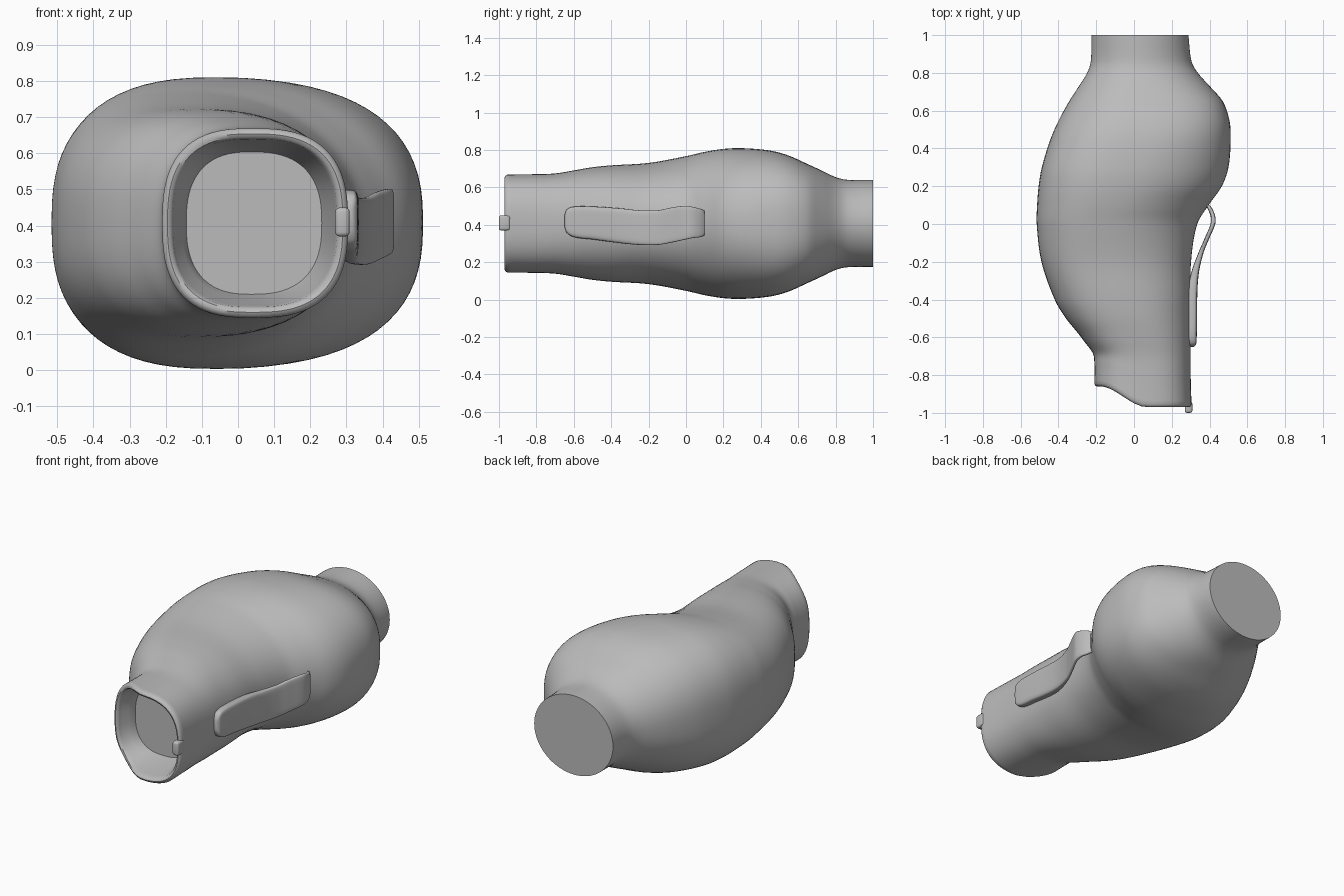
import bpy
import bmesh
from math import cos, sin, tau, copysign, radians

cube = bpy.data.objects.get("Cube")
if cube:
    bpy.data.objects.remove(cube)

MID_Z = 0.407
SEGMENTS = 72

grey = bpy.data.materials.new("plain grey")
grey.use_nodes = True
grey.diffuse_color = (0.5, 0.5, 0.5, 1)
grey.node_tree.nodes["Principled BSDF"].inputs["Base Color"].default_value = (0.5, 0.5, 0.5, 1)


def smooth_step(t):
    t = min(1, max(0, t))
    return t * t * (3 - 2 * t)


def sample(rows, y):
    """Smoothly interpolate a table of rows whose first column is y."""
    i = 0
    while i < len(rows) - 2 and rows[i + 1][0] < y:
        i += 1
    a, b = rows[i], rows[i + 1]
    before, after = rows[max(i - 1, 0)], rows[min(i + 2, len(rows) - 1)]
    step = b[0] - a[0]
    t = (y - a[0]) / step
    result = []
    for k in range(1, len(a)):
        ma = (b[k] - before[k]) / (b[0] - before[0]) * step
        mb = (after[k] - a[k]) / (after[0] - a[0]) * step
        ease = t * t * (3 - 2 * t)
        result.append(a[k] + (b[k] - a[k]) * ease
                      + ma * t * (1 - t) ** 2 - mb * t * t * (1 - t))
    return result


def power(value, exponent):
    return copysign(abs(value) ** (2 / exponent), value)


def make_object(name, bm, angle=40):
    bmesh.ops.recalc_face_normals(bm, faces=bm.faces)
    mesh = bpy.data.meshes.new(name)
    bm.to_mesh(mesh)
    bm.free()
    obj = bpy.data.objects.new(name, mesh)
    bpy.context.collection.objects.link(obj)
    mesh.materials.append(grey)
    bpy.ops.object.select_all(action="DESELECT")
    obj.select_set(True)
    bpy.context.view_layer.objects.active = obj
    bpy.ops.object.shade_smooth_by_angle(angle=radians(angle))
    return obj


def loft(name, rings, angle=40):
    """Skin a list of closed point rings and cap both ends."""
    bm = bmesh.new()
    loops = [[bm.verts.new(p) for p in ring] for ring in rings]
    for a, b in zip(loops, loops[1:]):
        for i in range(len(a)):
            j = (i + 1) % len(a)
            bm.faces.new((a[i], a[j], b[j], b[i]))
    bm.faces.new(loops[0])
    bm.faces.new(loops[-1])
    return make_object(name, bm, angle)


# Body sections: y, left x, right x, half height, crown x, left and right squareness
BODY = [
    (-0.97, -0.21, 0.305, 0.262, 0.04, 2.7, 2.7),
    (-0.80, -0.21, 0.30, 0.264, 0.04, 2.6, 2.6),
    (-0.70, -0.22, 0.30, 0.268, 0.03, 2.5, 2.5),
    (-0.60, -0.28, 0.30, 0.284, 0.0, 2.5, 2.4),
    (-0.50, -0.36, 0.30, 0.301, -0.04, 2.5, 2.3),
    (-0.40, -0.42, 0.30, 0.311, -0.08, 2.5, 2.3),
    (-0.20, -0.49, 0.302, 0.324, -0.13, 2.6, 2.2),
    (0.0, -0.515, 0.335, 0.36, -0.14, 2.6, 2.1),
    (0.10, -0.513, 0.395, 0.383, -0.11, 2.6, 2.1),
    (0.20, -0.505, 0.465, 0.399, -0.08, 2.6, 2.2),
    (0.30, -0.488, 0.50, 0.403, -0.05, 2.6, 2.3),
    (0.45, -0.442, 0.512, 0.39, 0.0, 2.5, 2.5),
    (0.55, -0.398, 0.505, 0.363, 0.02, 2.4, 2.6),
    (0.65, -0.343, 0.47, 0.318, 0.03, 2.3, 2.6),
    (0.72, -0.298, 0.41, 0.286, 0.03, 2.2, 2.4),
    (0.80, -0.248, 0.338, 0.248, 0.03, 2.1, 2.1),
    (0.86, -0.229, 0.305, 0.234, 0.03, 2.0, 2.0),
    (1.0, -0.225, 0.288, 0.232, 0.03, 2.0, 2.0),
]


def body_ring(y, inset=0.0, shear=True):
    left, right, height, crown, square_l, square_r = sample(BODY, y)
    ring = []
    for i in range(SEGMENTS):
        c, s = cos(tau * i / SEGMENTS), sin(tau * i / SEGMENTS)
        n = square_r if c > 0 else square_l
        reach = right - crown if c > 0 else crown - left
        x = crown + (reach - inset) * power(c, n)
        z = MID_Z + (height - inset) * power(s, n)
        # The mouth is cut back in a wave on the narrow side
        pull = smooth_step((-0.6 - y) / 0.37) if shear else 0
        ring.append((x, y + pull * 0.11 * smooth_step((0.07 - x) / 0.25), z))
    return ring


# Inner bore, rounded lip, then outer skin to the closed neck
bore = [body_ring(-0.75, 0.068, False), body_ring(-0.80, 0.055, False),
        body_ring(-0.93, 0.034), body_ring(-0.955, 0.03)]
lip = [body_ring(-0.966, 0.024), body_ring(-0.97, 0.015), body_ring(-0.966, 0.006)]
COUNT = 100
skin = [body_ring(-0.955 + 1.955 * i / COUNT) for i in range(COUNT + 1)]
loft("hollow_body", bore + lip + skin)

# Side strap sections: y, inner x, outer x, bottom z, top z
STRAP = [
    (-0.65, 0.29, 0.318, 0.39, 0.45),
    (-0.64, 0.285, 0.328, 0.36, 0.48),
    (-0.60, 0.28, 0.332, 0.335, 0.497),
    (-0.50, 0.28, 0.334, 0.322, 0.498),
    (-0.35, 0.285, 0.336, 0.302, 0.488),
    (-0.25, 0.305, 0.345, 0.293, 0.478),
    (-0.15, 0.342, 0.369, 0.293, 0.478),
    (-0.08, 0.372, 0.397, 0.305, 0.492),
    (0.0, 0.405, 0.43, 0.322, 0.502),
    (0.04, 0.406, 0.43, 0.33, 0.495),
    (0.08, 0.39, 0.415, 0.335, 0.485),
    (0.10, 0.38, 0.40, 0.345, 0.475),
]


def strap_ring(y):
    inner, outer, bottom, top = sample(STRAP, y)
    ring = []
    for i in range(32):
        c, s = cos(tau * i / 32), sin(tau * i / 32)
        ring.append(((inner + outer) / 2 + (outer - inner) / 2 * power(c, 4),
                     y, (bottom + top) / 2 + (top - bottom) / 2 * power(s, 6)))
    return ring


loft("side_strap", [strap_ring(-0.65 + 0.75 * i / 75) for i in range(76)], 50)

# Small latch tab on the mouth
bm = bmesh.new()
bmesh.ops.create_cube(bm, size=1)
for v in bm.verts:
    v.co = (0.289 + v.co.x * 0.04, -0.97 + v.co.y * 0.06, 0.41 + v.co.z * 0.08)
bmesh.ops.bevel(bm, geom=bm.edges[:], offset=0.012, segments=3, profile=0.5, affect="EDGES")
make_object("latch_tab", bm, 60)
